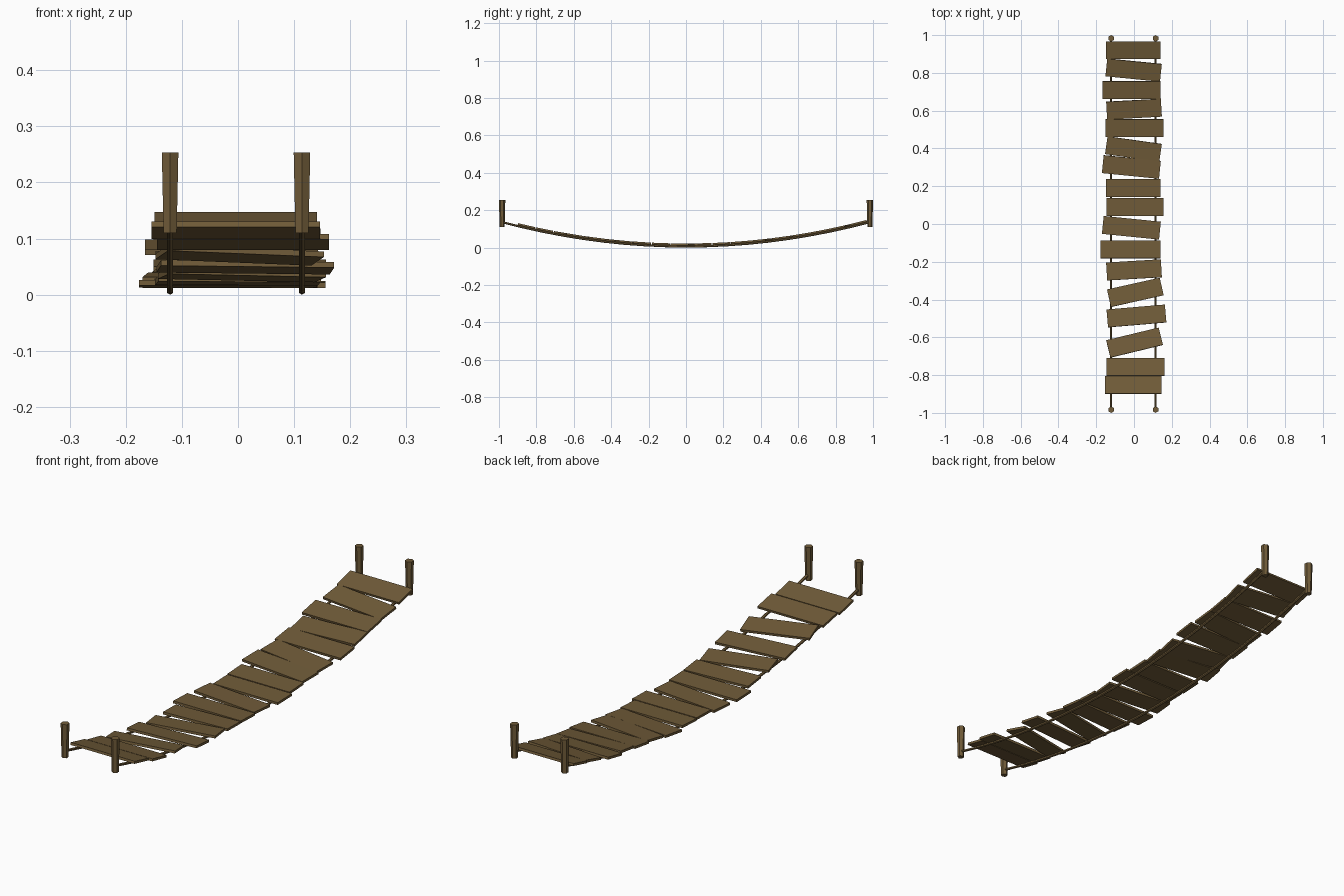
import bpy, bmesh, math
from mathutils import Matrix, Vector

if "Cube" in bpy.data.objects:
    bpy.data.objects.remove(bpy.data.objects["Cube"])

wood = bpy.data.materials.new("weathered brown wood")
wood.diffuse_color = (0.165, 0.107, 0.041, 1)
wood.use_nodes = True
wood.node_tree.nodes["Principled BSDF"].inputs["Base Color"].default_value = wood.diffuse_color

END = 0.983          # y of the posts
ROPE_R = 0.006
SAG = 0.13
SIDES = {"left": -0.121, "right": 0.114}


def rope_z(y):
    return ROPE_R + SAG * (y / END) ** 2


def finish(name, bm):
    bmesh.ops.recalc_face_normals(bm, faces=bm.faces)
    me = bpy.data.meshes.new(name)
    bm.to_mesh(me)
    bm.free()
    me.materials.append(wood)
    ob = bpy.data.objects.new(name, me)
    bpy.context.collection.objects.link(ob)
    return ob


# Tapered hexagonal posts, wider at the top
def post(name, x, y):
    bm = bmesh.new()
    z0, z1 = 0.11, 0.253
    m = Matrix.Translation((x, y, (z0 + z1) / 2)) @ Matrix.Rotation(math.pi / 2, 4, 'Z')
    # a ring vertex points along y
    bmesh.ops.create_cone(bm, cap_ends=True, segments=6, radius1=0.0135,
                          radius2=0.017, depth=z1 - z0, matrix=m)
    far = max(bm.verts, key=lambda v: abs(v.co.y - y))
    if abs(far.co.x - x) > 0.002:
        bmesh.ops.rotate(bm, verts=bm.verts, cent=(x, y, 0),
                         matrix=Matrix.Rotation(math.pi / 6, 3, 'Z'))
    finish(name, bm)


# Sagging hexagonal ropes
def rope(name, x, steps=18):
    bm = bmesh.new()
    rings = []
    for i in range(steps + 1):
        y = -END + 2 * END * i / steps
        rings.append([bm.verts.new((x + ROPE_R * math.sin(k * math.pi / 3), y,
                                    rope_z(y) + ROPE_R * math.cos(k * math.pi / 3)))
                      for k in range(6)])
    for a, b in zip(rings, rings[1:]):
        for k in range(6):
            bm.faces.new((a[k], a[(k + 1) % 6], b[(k + 1) % 6], b[k]))
    bm.faces.new(rings[0])
    bm.faces.new(rings[-1])
    finish(name, bm)


for side, x in SIDES.items():
    rope(side + "_rope", x)
    post(side + "_front_post", x, -END)
    post(side + "_back_post", x, END)

# Planks: centre x, centre y, length, yaw
PLANKS = [
    (-0.004, 0.92, 0.29, 0), (-0.002, 0.815, 0.29, -0.10),
    (-0.012, 0.71, 0.307, 0), (0.0, 0.608, 0.29, 0.055),
    (0.003, 0.508, 0.307, 0), (-0.003, 0.397, 0.29, -0.14),
    (-0.014, 0.302, 0.304, -0.10), (-0.004, 0.19, 0.29, 0),
    (0.005, 0.09, 0.302, 0), (-0.014, -0.02, 0.304, -0.10),
    (-0.018, -0.134, 0.317, 0), (0.0, -0.243, 0.29, 0.06),
    (0.007, -0.362, 0.286, 0.22), (0.013, -0.487, 0.31, 0.085),
    (0.003, -0.628, 0.286, 0.24), (0.009, -0.757, 0.307, 0),
    (-0.004, -0.853, 0.3, 0),
]
for i, (x, y, length, yaw) in enumerate(PLANKS, 1):
    slope = math.atan(2 * SAG * y / END ** 2)
    m = (Matrix.Translation((x, y, rope_z(y) + 0.011))
         @ Matrix.Rotation(slope, 4, 'X') @ Matrix.Rotation(yaw, 4, 'Z')
         @ Matrix.Diagonal((length, 0.095, 0.01, 1)))
    bm = bmesh.new()
    bmesh.ops.create_cube(bm, size=1, matrix=m)
    finish("plank_%02d" % i, bm)
